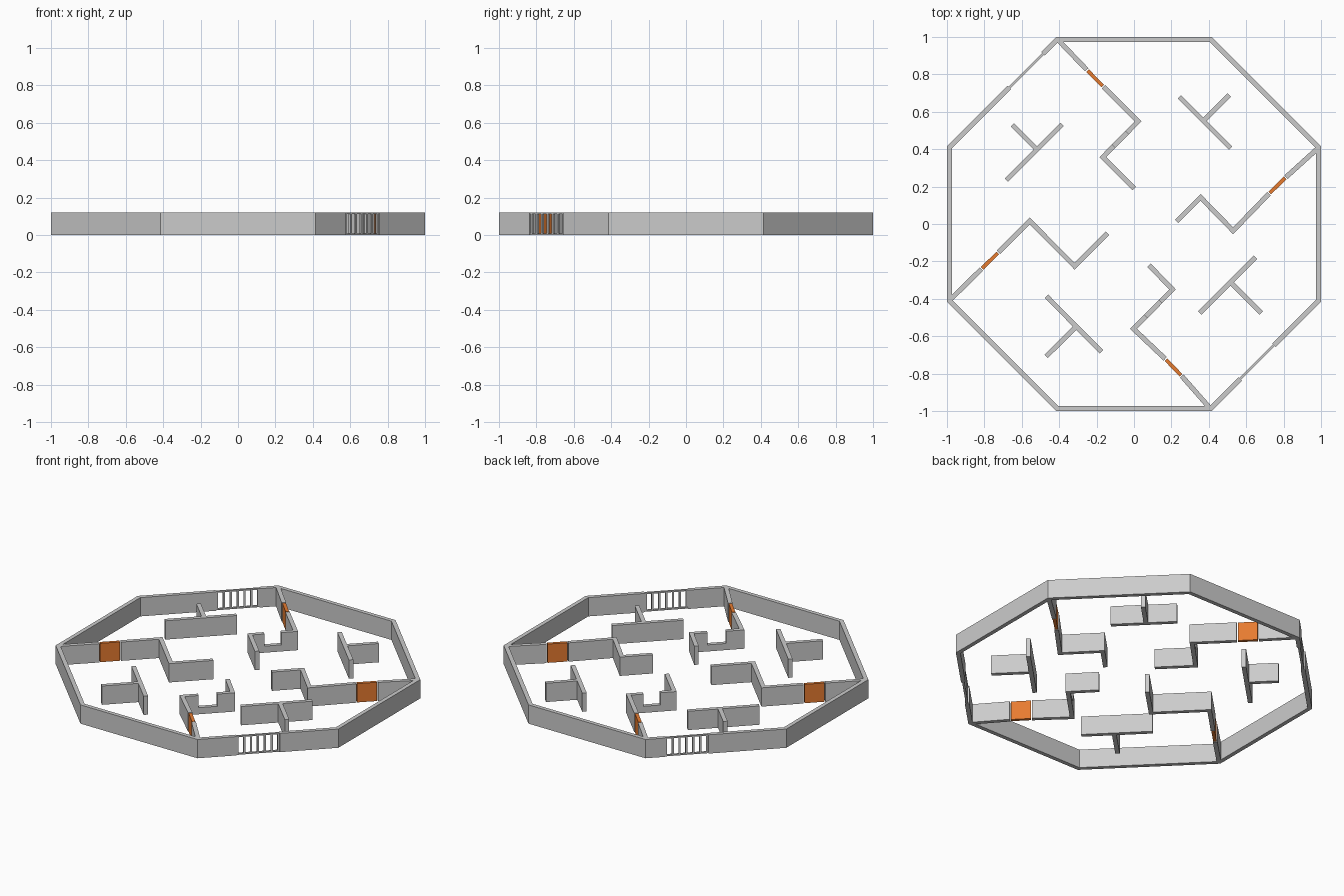
import bpy, bmesh, math
from mathutils import Vector

if "Cube" in bpy.data.objects:
    bpy.data.objects.remove(bpy.data.objects["Cube"])

H, T = 0.12, 0.026          # wall height and thickness
orange = bpy.data.materials.new("door_orange")
orange.diffuse_color = (0.8, 0.2, 0.03, 1)
orange.use_nodes = True
orange.node_tree.nodes["Principled BSDF"].inputs["Base Color"].default_value = orange.diffuse_color


def wall(name, pts, t=T, z0=0.0, z1=H, mat=None):
    """Upright wall of constant thickness along a mitred polyline."""
    p = [Vector(q) for q in pts]
    norms = []
    for a, b in zip(p, p[1:]):
        d = (b - a).normalized()
        norms.append(Vector((-d.y, d.x)))
    rings = []
    bm = bmesh.new()
    for i, q in enumerate(p):
        n0, n1 = norms[max(i - 1, 0)], norms[min(i, len(norms) - 1)]
        off = (n0 + n1) / (1 + n0.dot(n1)) * t / 2
        l, r = q + off, q - off
        rings.append([bm.verts.new((v.x, v.y, z)) for v, z in
                      ((l, z0), (r, z0), (r, z1), (l, z1))])
    for a, b in zip(rings, rings[1:]):
        for k in range(4):
            bm.faces.new((a[k], a[(k + 1) % 4], b[(k + 1) % 4], b[k]))
    bm.faces.new(rings[0])
    bm.faces.new(rings[-1][::-1])
    bmesh.ops.recalc_face_normals(bm, faces=bm.faces)
    me = bpy.data.meshes.new(name)
    bm.to_mesh(me)
    bm.free()
    ob = bpy.data.objects.new(name, me)
    bpy.context.collection.objects.link(ob)
    if mat:
        me.materials.append(mat)
    return ob


def along(a, b, t):
    return Vector(a).lerp(Vector(b), t)


def around(c, d, length):
    """End points of a span of given length centred on c in direction d."""
    c, d = Vector(c), Vector(d).normalized()
    return c - d * length / 2, c + d * length / 2


# octagonal outer wall, interrupted by two gates
R = (1 - T / 2) / math.cos(math.pi / 8)
octa = [(R * math.cos(math.pi / 8 + k * math.pi / 4),
         R * math.sin(math.pi / 8 + k * math.pi / 4)) for k in range(8)]
GATE = 0.255
nw = around(along(octa[3], octa[2], 0.71), (1, 1), GATE)
se = around(along(octa[6], octa[7], 0.43), (1, 1), GATE)
wall("outer_wall_east", [se[1], octa[7], octa[0], octa[1], octa[2], nw[1]])
wall("outer_wall_west", [nw[0], octa[3], octa[4], octa[5], octa[6], se[0]])

# barred gates
for side, (a, b) in (("back", nw), ("front", se)):
    wall(f"{side}_gate_bottom_rail", [a, b], 0.014, 0.0, 0.008)
    wall(f"{side}_gate_top_rail", [a, b], 0.014, H - 0.008, H)
    for i in range(7):
        c = along(a, b, 0.025 + 0.95 * i / 6)
        wall(f"{side}_gate_bar_{i}", around(c, b - a, 0.012), 0.012, 0.008, H - 0.008)

# zigzag walls from four corners: points, door centre, has a notch
zigzags = {
    "north": ([octa[2], (0.022, 0.549), (-0.166, 0.358), (0.002, 0.19)], (-0.208, 0.779), True),
    "east": ([octa[0], (0.53, -0.036), (0.356, 0.142), (0.228, 0.014)], (0.767, 0.206), False),
    "west": ([octa[4], (-0.558, 0.016), (-0.318, -0.225), (-0.142, -0.05)], (-0.77, -0.196), False),
    "south": ([octa[6], (-0.003, -0.56), (0.206, -0.35), (0.08, -0.22)], (0.211, -0.767), True),
}
for name, (pts, door, notch) in zigzags.items():
    d = Vector(pts[1]) - Vector(pts[0])
    a, b = around(door, d, 0.128)
    wall(f"{name}_corner_wall", [along(pts[0], pts[1], 0.015), a])
    main = wall(f"{name}_zigzag_wall", [b] + pts[1:])
    wall(f"{name}_door", around(door, d, 0.116), 0.02, 0.0, H, orange)
    if notch:  # low opening in the middle segment
        cut = wall(f"{name}_notch_cutter", [along(pts[1], pts[2], 0.32),
                   along(pts[1], pts[2], 0.69)], 0.06, 0.042, 0.2)
        cut.hide_render = True
        cut.hide_set(True)
        m = main.modifiers.new("notch", 'BOOLEAN')
        m.operation, m.object, m.solver = 'DIFFERENCE', cut, 'EXACT'

# free standing T walls: bar ends, stem tip
tees = {
    "north_east": ((0.243, 0.679), (0.516, 0.406), (0.51, 0.69)),
    "north_west": ((-0.682, 0.235), (-0.384, 0.533), (-0.65, 0.53)),
    "south_west": ((-0.468, -0.387), (-0.174, -0.683), (-0.47, -0.708)),
    "south_east": ((0.352, -0.476), (0.65, -0.178), (0.68, -0.476)),
}
for name, (a, b, tip) in tees.items():
    a, b, tip = Vector(a), Vector(b), Vector(tip)
    d = (b - a).normalized()
    foot = a + d * (tip - a).dot(d)
    wall(f"{name}_tee_bar", [a, b])
    wall(f"{name}_tee_stem", [foot + (tip - foot).normalized() * T / 2, tip])
